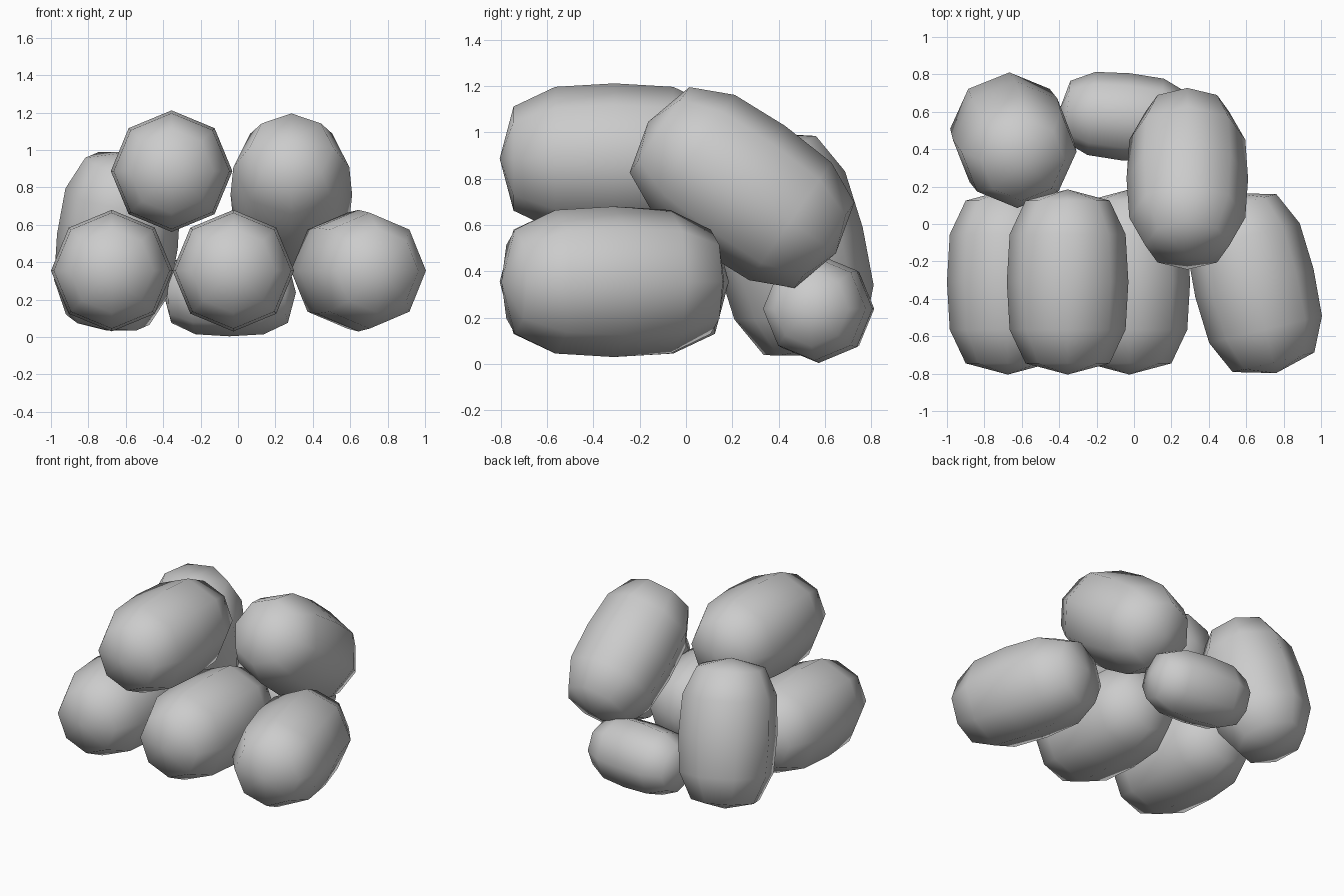
import bpy, bmesh
from math import radians, cos, sin, pi

if "Cube" in bpy.data.objects:
    bpy.data.objects.remove(bpy.data.objects["Cube"])

SIDES = 8
# half-profile of one pebble: (position along its length, radius)
RINGS = [(-0.435, 0.225), (-0.255, 0.31), (0, 0.325), (0.255, 0.31), (0.435, 0.225)]
TIP = 0.495


def pebble(name, loc, rot=(0, 0, 0), scale=1.0):
    """Eight-sided rounded capsule lying along its local y axis."""
    bm = bmesh.new()
    loops = [[bm.verts.new((r * cos(2 * pi * i / SIDES), y, r * sin(2 * pi * i / SIDES)))
              for i in range(SIDES)] for y, r in RINGS]
    front, back = bm.verts.new((0, -TIP, 0)), bm.verts.new((0, TIP, 0))
    for i in range(SIDES):
        j = (i + 1) % SIDES
        for a, b in zip(loops, loops[1:]):
            bm.faces.new((a[i], a[j], b[j], b[i]))
        bm.faces.new((front, loops[0][j], loops[0][i]))
        bm.faces.new((back, loops[-1][i], loops[-1][j]))
    bmesh.ops.recalc_face_normals(bm, faces=bm.faces)
    for f in bm.faces:
        f.smooth = True
    me = bpy.data.meshes.new(name)
    bm.to_mesh(me)
    bm.free()
    ob = bpy.data.objects.new(name, me)
    bpy.context.collection.objects.link(ob)
    ob.location = loc
    ob.rotation_euler = [radians(a) for a in rot]
    ob.scale = (scale,) * 3
    return ob


# front row on the ground
pebble("ground_left", (-0.675, -0.31, 0.355))
pebble("ground_middle", (-0.025, -0.31, 0.355))
pebble("ground_right", (0.644, -0.316, 0.355), (0, 0, 13.5))

# upper layer
pebble("top_left", (-0.355, -0.31, 0.887))
pebble("top_right_leaning", (0.285, 0.242, 0.762), (-35, 0, 0))

# back supports
pebble("back_upright", (-0.645, 0.448, 0.512), (104, 7, 0))
pebble("back_small", (-0.045, 0.573, 0.238), (0, 0, 84.3), 0.72)
